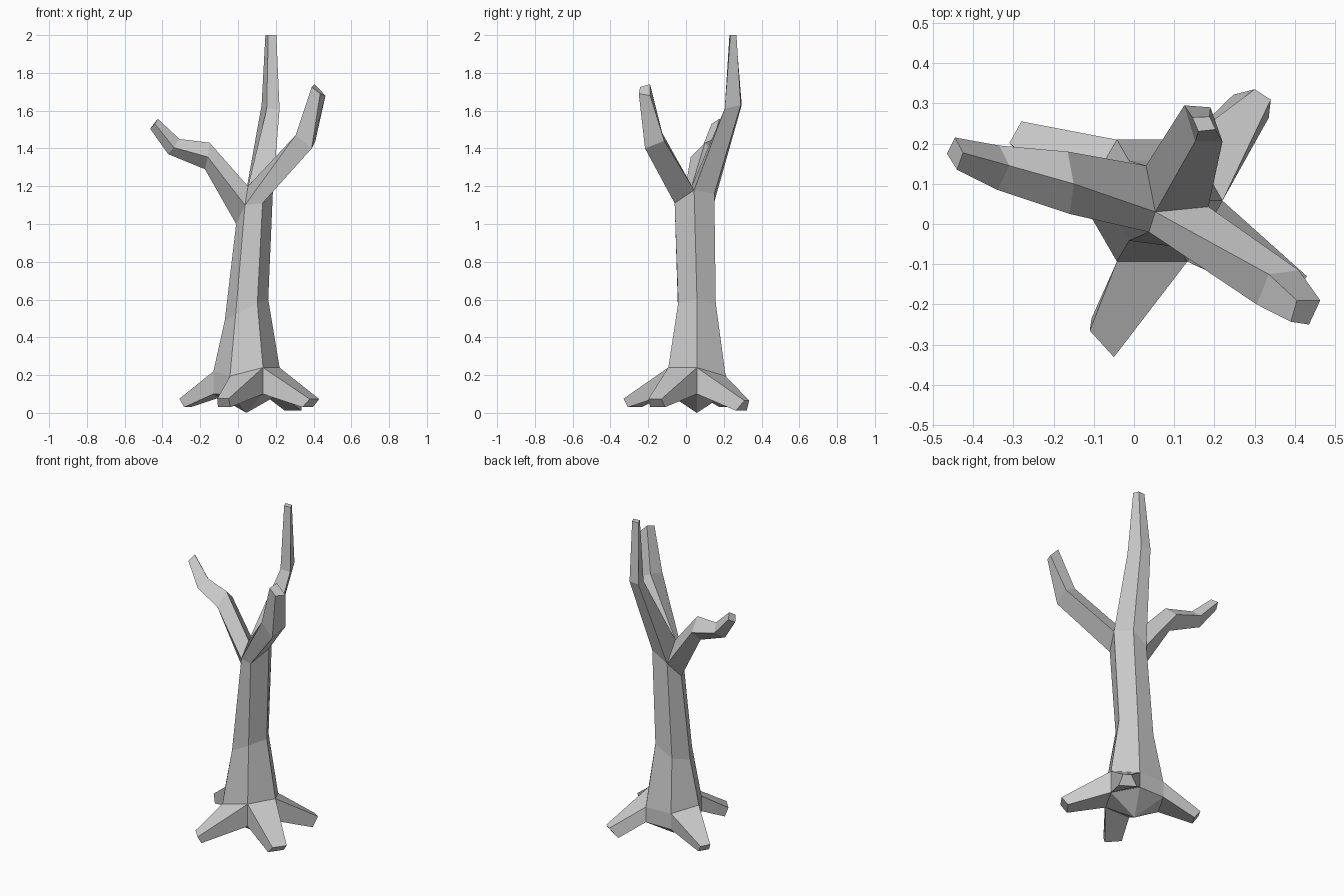
import bpy, bmesh, math

bm = bmesh.new()


def verts(points):
    return [bm.verts.new(p) for p in points]


def bridge(a, b):
    """Quads between two closed loops of equal length."""
    n = len(a)
    for i in range(n):
        j = (i + 1) % n
        bm.faces.new((a[i], a[j], b[j], b[i]))


def hexagon(radius, heights):
    """Ring order: left, front-left, front-right, right, back-right, back-left."""
    return verts([(0.045 + radius * math.cos(math.radians(180 + 60 * i)),
                   0.058 + radius * math.sin(math.radians(180 + 60 * i)), z)
                  for i, z in enumerate(heights)])


# Trunk: three leaning hexagon rings, plus a lower ring closed to a point
under = hexagon(0.175, [0.10] * 6)
base = hexagon(0.175, [0.22, 0.195, 0.24, 0.24, 0.195, 0.20])
waist = hexagon(0.115, [0.49, 0.52, 0.58, 0.60, 0.58, 0.52])
fork = verts([(-0.01, 0.06, 1.0), (0.037, -0.02, 1.10), (0.13, -0.06, 1.11),
              (0.185, 0.043, 1.18), (0.13, 0.15, 1.16), (0.03, 0.145, 1.10)])
bridge(base, waist)
bridge(waist, fork)
foot = bm.verts.new((0.045, 0.058, 0.0))
for i in range(6):
    bm.faces.new((foot, under[(i + 1) % 6], under[i]))

# Roots: trunk side -> (tip centre, half edge, top z, bottom z, bottom width)
roots = {
    1: ((-0.08, -0.298), (0.03, -0.033), 0.075, 0.03, 1.1),
    2: ((0.405, -0.165), (0.025, 0.035), 0.073, 0.03, 1.1),
    3: ((0.32, 0.322), (-0.02, 0.013), 0.065, 0.012, 2.2),
    5: ((-0.295, 0.228), (-0.015, -0.027), 0.075, 0.03, 1.1),
}
for i in range(6):
    j = (i + 1) % 6
    side = [under[i], under[j], base[j], base[i]]
    if i not in roots:
        bm.faces.new(side)
        continue
    (x, y), (dx, dy), top, low, w = roots[i]
    tip = verts([(x * 0.91 - dx * w, y * 0.91 - dy * w, low),
                 (x * 0.91 + dx * w, y * 0.91 + dy * w, low),
                 (x + dx, y + dy, top), (x - dx, y - dy, top)])
    bridge(side, tip)
    bm.faces.new(tip)

# Branches: three four-sided limbs sharing the crotch point
crotch = bm.verts.new((0.053, 0.03, 1.20))


def branch(ring_ids, sections):
    loop = [crotch] + [fork[k] for k in ring_ids]
    for section in sections:
        nxt = verts(section)
        bridge(loop, nxt)
        loop = nxt
    bm.faces.new(loop)


# Left branch
branch((5, 0, 1), [
    [(-0.15, 0.10, 1.43), (-0.165, 0.18, 1.36), (-0.175, 0.105, 1.29), (-0.16, 0.025, 1.355)],
    [(-0.31, 0.145, 1.45), (-0.335, 0.195, 1.41), (-0.37, 0.14, 1.37), (-0.34, 0.085, 1.405)],
    [(-0.425, 0.177, 1.557), (-0.445, 0.215, 1.53), (-0.465, 0.175, 1.505), (-0.44, 0.135, 1.53)],
])
# Right branch
branch((1, 2, 3), [
    [(0.335, -0.125, 1.48), (0.305, -0.20, 1.47), (0.39, -0.217, 1.40), (0.41, -0.115, 1.44)],
    [(0.405, -0.19, 1.74), (0.39, -0.243, 1.725), (0.435, -0.25, 1.69), (0.463, -0.19, 1.68)],
])
# Back branch
branch((3, 4, 5), [
    [(0.152, 0.205, 1.61), (0.22, 0.205, 1.61), (0.19, 0.29, 1.63), (0.125, 0.295, 1.63)],
    [(0.16, 0.23, 2.0), (0.203, 0.235, 2.0), (0.188, 0.267, 2.0), (0.145, 0.265, 2.0)],
])

bmesh.ops.recalc_face_normals(bm, faces=bm.faces)
mesh = bpy.data.meshes.new("bare_tree")
bm.to_mesh(mesh)
bm.free()
bpy.context.collection.objects.link(bpy.data.objects.new("bare_tree", mesh))
